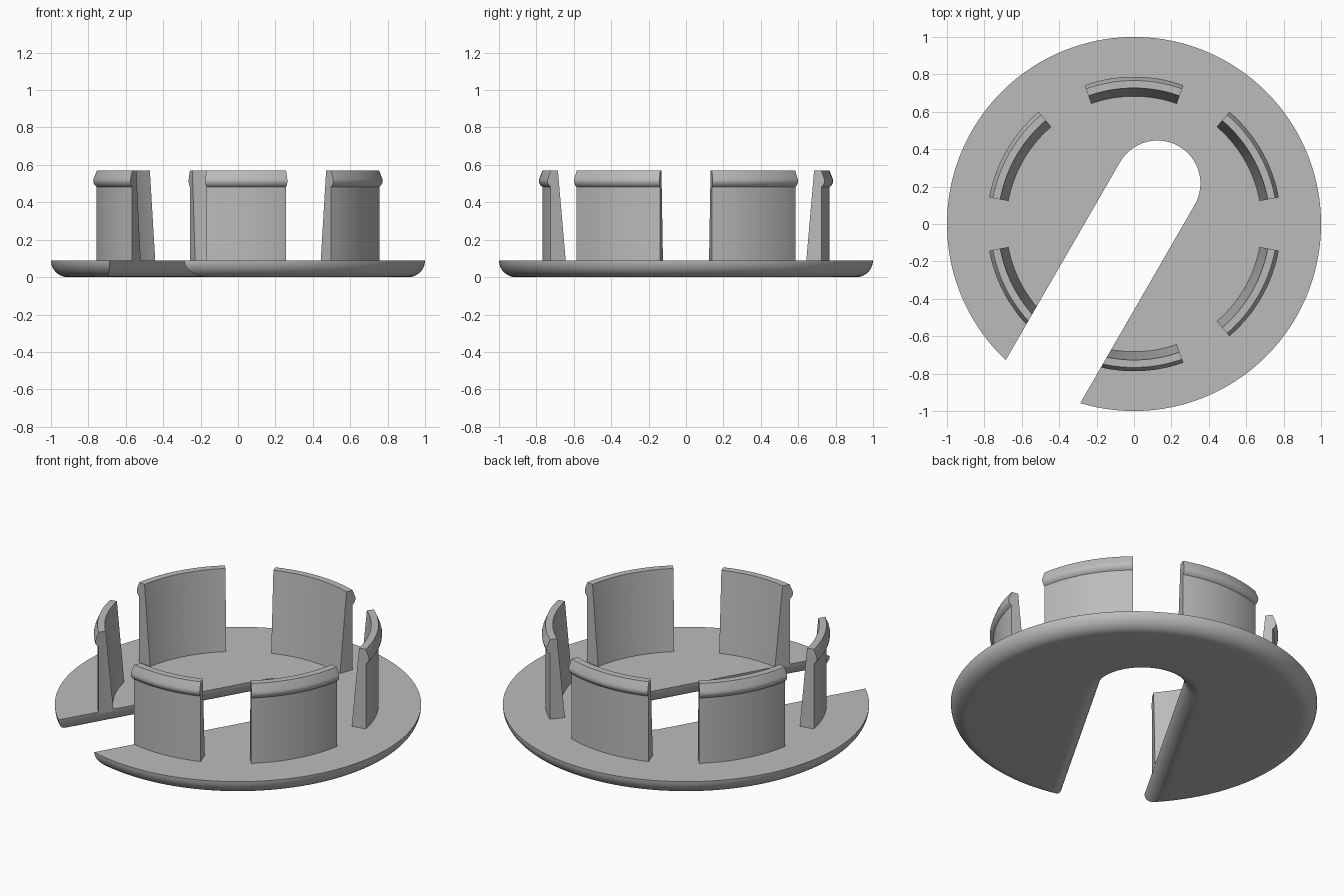
import bpy, bmesh
from math import sin, cos, asin, pi, radians

cube = bpy.data.objects.get("Cube")
if cube:
    bpy.data.objects.remove(cube, do_unlink=True)

SLOT_DIR = radians(240)   # direction in which the slot opens
SLOT_R = 0.23             # half width of the slot
SLOT_END = 0.25           # distance of the round end's centre behind the origin
THICK = 0.09

grey = bpy.data.materials.new("plain grey")
grey.use_nodes = True
grey.diffuse_color = (0.5, 0.5, 0.5, 1)
grey.node_tree.nodes["Principled BSDF"].inputs["Base Color"].default_value = (0.5, 0.5, 0.5, 1)


def loft(name, rings, closed_ring=True):
    """Skin a list of equal-length closed loops and cap both ends."""
    bm = bmesh.new()
    loops = [[bm.verts.new(p) for p in ring] for ring in rings]
    n = len(loops[0])
    for a, b in zip(loops, loops[1:]):
        for i in range(n):
            j = (i + 1) % n
            bm.faces.new((a[i], a[j], b[j], b[i]))
    bm.faces.new(loops[0][::-1])
    bm.faces.new(loops[-1])
    bmesh.ops.recalc_face_normals(bm, faces=bm.faces)
    mesh = bpy.data.meshes.new(name)
    bm.to_mesh(mesh)
    bm.free()
    mesh.materials.append(grey)
    obj = bpy.data.objects.new(name, mesh)
    bpy.context.collection.objects.link(obj)
    bpy.ops.object.select_all(action='DESELECT')
    obj.select_set(True)
    bpy.context.view_layer.objects.active = obj
    bpy.ops.object.shade_smooth_by_angle(angle=radians(30))
    return obj


def plate_outline(inset, z):
    """Slotted disc outline, shrunk by an inset on every side."""
    rim, slot = 1 - inset, SLOT_R + inset
    gap = asin(slot / rim)
    pts = []
    for i in range(129):
        a = SLOT_DIR + gap + (2 * pi - 2 * gap) * i / 128
        pts.append((rim * cos(a), rim * sin(a), z))
    cx, cy = -SLOT_END * cos(SLOT_DIR), -SLOT_END * sin(SLOT_DIR)
    for i in range(33):
        a = SLOT_DIR - pi / 2 - pi * i / 32
        pts.append((cx + slot * cos(a), cy + slot * sin(a), z))
    return pts


# Base plate with a rounded lower edge all round
layers = []
for i in range(11):
    t = pi / 2 * i / 10
    layers.append(plate_outline(THICK * (1 - sin(t)), THICK * (1 - cos(t))))
loft("base_plate", layers)

# Clip cross-section as (radius, height): tapered inside, snap ridge outside
PROFILE = [(0.682, 0.08), (0.768, 0.08), (0.768, 0.483), (0.777, 0.49),
           (0.785, 0.503), (0.787, 0.515), (0.784, 0.528), (0.767, 0.57),
           (0.727, 0.57)]
HALF = radians(19.6)


def clip(name, centre):
    """Curved snap clip, trimmed where it meets the slot."""
    rings = []
    for i in range(21):
        ring = []
        for r, z in PROFILE:
            lo, hi = centre - HALF, centre + HALF
            gap = asin(SLOT_R / r)
            if centre < SLOT_DIR:
                hi = min(hi, SLOT_DIR - gap)
            else:
                lo = max(lo, SLOT_DIR + gap)
            a = lo + (hi - lo) * i / 20
            ring.append((r * cos(a), r * sin(a), z))
        rings.append(ring)
    return loft(name, rings)


# Ring of six clips
for k, name in enumerate(["left_back", "back", "right_back",
                          "right_front", "front", "left_front"]):
    clip("clip_" + name, radians(30 + 60 * k))
